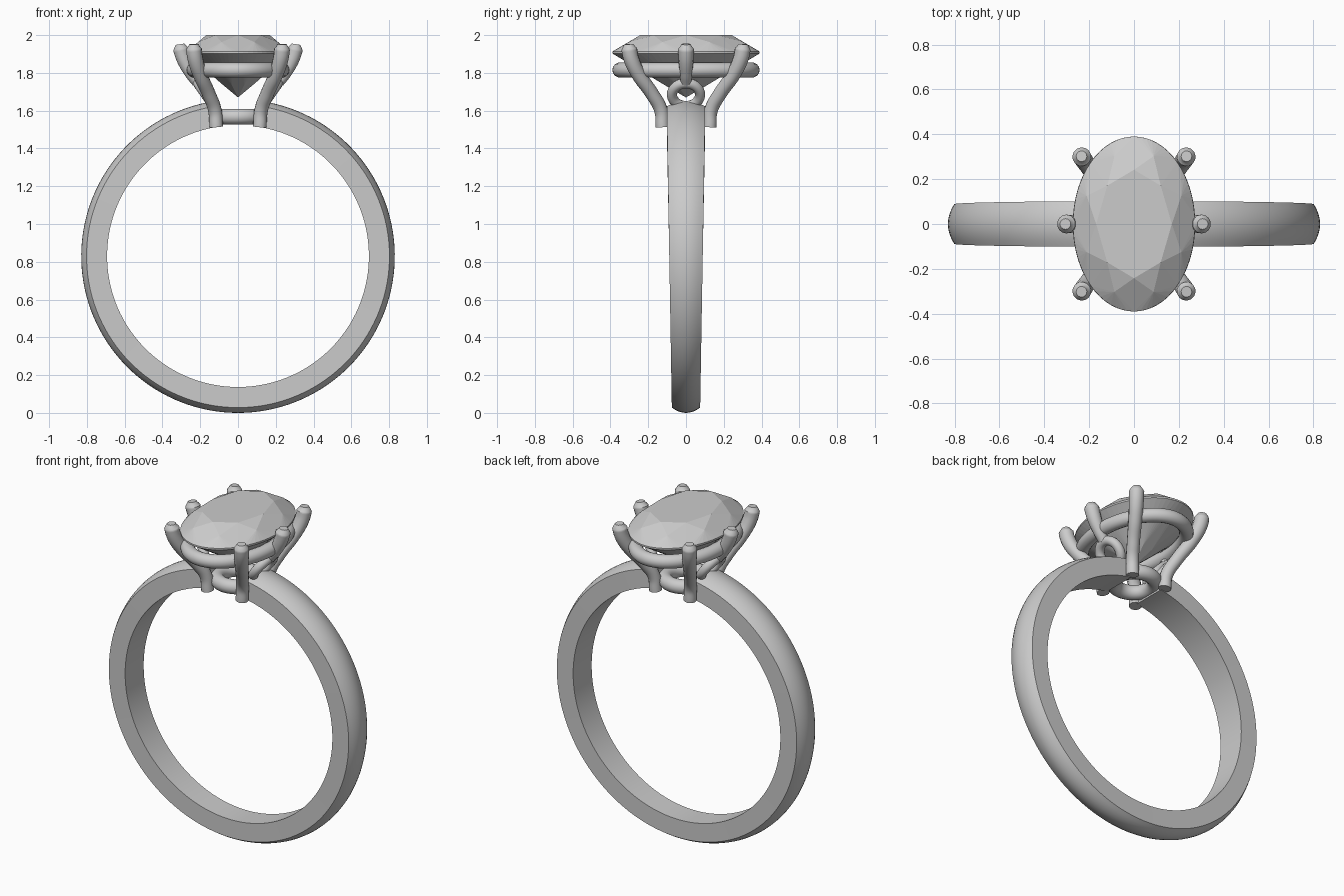
import bpy, bmesh
from math import sin, cos, pi, radians, asin

if "Cube" in bpy.data.objects:
    bpy.data.objects.remove(bpy.data.objects["Cube"])

CZ = 0.83  # centre height of the band


def mesh_object(name, bm, smooth=True):
    bmesh.ops.recalc_face_normals(bm, faces=bm.faces[:])
    me = bpy.data.meshes.new(name)
    bm.to_mesh(me)
    bm.free()
    ob = bpy.data.objects.new(name, me)
    bpy.context.collection.objects.link(ob)
    if smooth:
        shade(ob)
    return ob


def shade(ob):
    bpy.ops.object.select_all(action='DESELECT')
    ob.select_set(True)
    bpy.context.view_layer.objects.active = ob
    bpy.ops.object.shade_smooth_by_angle(angle=radians(35))


def tube(name, pts, radii, closed=False):
    """Round wire along points; a single radius or one per point."""
    cu = bpy.data.curves.new(name, 'CURVE')
    cu.dimensions = '3D'
    cu.bevel_depth = 1.0
    cu.bevel_resolution = 5
    cu.use_fill_caps = True
    cu.resolution_u = 8
    if isinstance(radii, float):
        radii = [radii] * len(pts)
    if closed:
        sp = cu.splines.new('POLY')
        sp.points.add(len(pts) - 1)
        for p, co, r in zip(sp.points, pts, radii):
            p.co, p.radius = (*co, 1), r
        sp.use_cyclic_u = True
    else:
        sp = cu.splines.new('BEZIER')
        sp.bezier_points.add(len(pts) - 1)
        for p, co, r in zip(sp.bezier_points, pts, radii):
            p.co, p.radius = co, r
            p.handle_left_type = p.handle_right_type = 'AUTO'
    ob = bpy.data.objects.new(name, cu)
    bpy.context.collection.objects.link(ob)
    bpy.ops.object.select_all(action='DESELECT')
    ob.select_set(True)
    bpy.context.view_layer.objects.active = ob
    bpy.ops.object.convert(target='MESH')
    shade(bpy.context.object)


# Band: crowned profile swept round the finger, tapering towards the bottom
bm = bmesh.new()
gap = asin(0.115 / 0.75)
N = 128
rows = []
for i in range(N + 1):
    a = gap + (2 * pi - 2 * gap) * i / N
    w = 0.0885 + 0.0135 * cos(a)
    profile = [(-1, 0.693), (1, 0.693)]
    profile += [(t, 0.83 - 0.028 * t * t) for t in (1, .75, .5, .25, 0, -.25, -.5, -.75, -1)]
    rows.append([bm.verts.new((r * sin(a), t * w, CZ + r * cos(a))) for t, r in profile])
n = len(rows[0])
for r0, r1 in zip(rows, rows[1:]):
    for j in range(n):
        k = (j + 1) % n
        bm.faces.new((r0[j], r0[k], r1[k], r1[j]))
bm.faces.new(rows[0])
bm.faces.new(rows[-1])
mesh_object("band", bm)

# Oval brilliant stone: hull of table, star, girdle, pavilion and culet points
bm = bmesh.new()


def oval(count, r, z, offset=0.0):
    for i in range(count):
        a = 2 * pi * i / count + offset
        bm.verts.new((0.272 * r * cos(a), 0.39 * r * sin(a), z))


oval(8, 0.62, 2.0)
oval(8, 0.84, 1.963, pi / 8)
oval(64, 1.0, 1.913)
oval(64, 1.0, 1.903)
oval(8, 0.32, 1.737, pi / 8)
bm.verts.new((0, 0, 1.67))
bmesh.ops.convex_hull(bm, input=bm.verts[:])
bmesh.ops.dissolve_limit(bm, angle_limit=radians(1), verts=bm.verts[:], edges=bm.edges[:])
mesh_object("oval_stone", bm, smooth=False)


# Gallery rail under the girdle and small base ring
def ring_pts(rx, ry, z, count=72):
    return [(rx * cos(2 * pi * i / count), ry * sin(2 * pi * i / count), z) for i in range(count)]


tube("gallery_rail", ring_pts(0.233, 0.35, 1.815), 0.04, True)
tube("base_ring", ring_pts(0.115, 0.115, 1.568), 0.042, True)

for sx, side in ((-1, "left"), (1, "right")):
    # Four corner prongs
    for sy, end in ((-1, "front"), (1, "back")):
        path = [(.115, .125, 1.515), (.122, .132, 1.60), (.155, .18, 1.69), (.20, .25, 1.79),
                (.225, .288, 1.87), (.233, .30, 1.925), (.234, .302, 1.952)]
        tube(f"{end}_{side}_prong", [(sx * x, sy * y, z) for x, y, z in path],
             [.036, .036, .036, .038, .041, .042, .024])
    # Side prong rising from the leaning loop
    path = [(.215, 1.75), (.25, 1.80), (.285, 1.87), (.302, 1.925), (.306, 1.952)]
    tube(f"{side}_side_prong", [(sx * x, 0, z) for x, z in path], [.03, .034, .04, .042, .024])
    # Open loop on the shoulder, leaning outward
    t = radians(35)
    loop = []
    for i in range(48):
        a = 2 * pi * i / 48
        u, v = 0.074 * cos(a), 0.074 * sin(a)
        loop.append((sx * (0.17 + v * sin(t)), u, 1.685 + v * cos(t)))
    tube(f"{side}_shoulder_loop", loop, 0.027, True)
